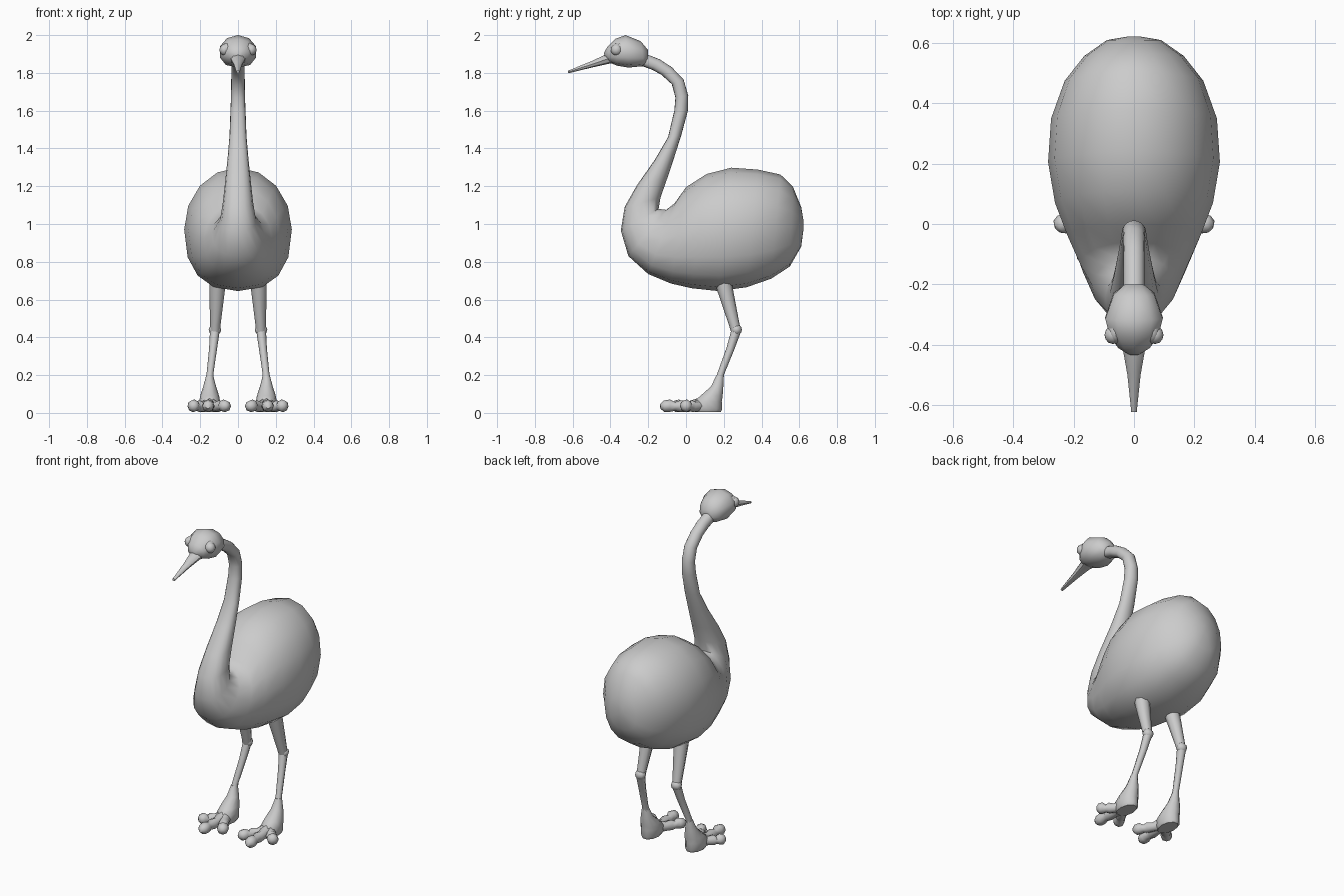
import bpy, bmesh, math
from mathutils import Vector

if "Cube" in bpy.data.objects:
    bpy.data.objects.remove(bpy.data.objects["Cube"])


def loft(name, rings, mirror=False, angle=50):
    """Skin a list of equal-length point rings and close both ends."""
    bm = bmesh.new()
    rows = [[bm.verts.new(p) for p in r] for r in rings]
    n = len(rows[0])
    for a, b in zip(rows, rows[1:]):
        for i in range(n):
            j = (i + 1) % n
            bm.faces.new((a[i], a[j], b[j], b[i]))
    bm.faces.new(rows[0])
    bm.faces.new(rows[-1])
    return finish(name, bm, mirror, angle)


def finish(name, bm, mirror=False, angle=50):
    bmesh.ops.recalc_face_normals(bm, faces=bm.faces)
    me = bpy.data.meshes.new(name)
    bm.to_mesh(me)
    bm.free()
    ob = bpy.data.objects.new(name, me)
    bpy.context.collection.objects.link(ob)
    bpy.ops.object.select_all(action='DESELECT')
    bpy.context.view_layer.objects.active = ob
    ob.select_set(True)
    bpy.ops.object.shade_smooth_by_angle(angle=math.radians(angle))
    if mirror:
        ob.modifiers.new("mirror", 'MIRROR').use_mirror_merge = False
    return ob


def section(top, bottom, w, n=16, power=2.4):
    """Cross-section between two side-profile points (y, z), half width w."""
    t, b = Vector((0, *top)), Vector((0, *bottom))
    mid, half = (t + b) / 2, (t - b) / 2
    pts = []
    for i in range(n):
        a = 2 * math.pi * i / n
        c, s = math.cos(a), math.sin(a)
        e = 2 / power if c < -0.01 else 1      # fuller underside
        pts.append(mid + half * math.copysign(abs(c) ** e, c)
                   + Vector((w * math.copysign(abs(s) ** e, s), 0, 0)))
    return pts


def tube(name, path, n=8, mirror=True):
    """Tube along (x, y, z, radius) points."""
    rings = []
    P = [Vector(p[:3]) for p in path]
    for k, p in enumerate(P):
        d = (P[min(k + 1, len(P) - 1)] - P[max(k - 1, 0)]).normalized()
        ref = Vector((0, 0, 1)) if abs(d.z) < 0.7 else Vector((0, 1, 0))
        u = d.cross(ref).normalized()
        v = u.cross(d)
        r = path[k][3]
        rings.append([p + r * (u * math.cos(2 * math.pi * i / n)
                               + v * math.sin(2 * math.pi * i / n)) for i in range(n)])
    return loft(name, rings, mirror)


def ball(name, center, scale, u, v, mirror=False):
    bm = bmesh.new()
    bmesh.ops.create_uvsphere(bm, u_segments=u, v_segments=v, radius=1)
    for q in bm.verts:
        q.co = Vector([c + s * k for c, s, k in zip(center, scale, q.co)])
    return finish(name, bm, mirror)


# body and neck: one skin from the tail, round the chest and up to the head
profile = [
    ((.622, 1.02), (.622, .97), .02), ((.61, 1.09), (.61, .88), .09),
    ((.565, 1.2), (.55, .775), .165), ((.5, 1.262), (.45, .71), .23),
    ((.38, 1.288), (.32, .665), .275), ((.24, 1.298), (.17, .645), .285),
    ((.11, 1.265), (.03, .66), .262), ((0, 1.195), (-.08, .685), .22),
    ((-.06, 1.11), (-.2, .735), .18), ((-.105, 1.075), (-.305, .83), .138),
    ((-.145, 1.08), (-.345, .965), .095), ((-.135, 1.14), (-.325, 1.09), .08),
    ((-.1, 1.24), (-.26, 1.205), .068), ((-.06, 1.36), (-.165, 1.34), .055),
    ((-.025, 1.47), (-.095, 1.46), .045), ((.01, 1.6), (-.062, 1.6), .04),
    ((.012, 1.68), (-.056, 1.67), .037), ((-.013, 1.765), (-.075, 1.74), .036),
    ((-.075, 1.83), (-.13, 1.79), .035), ((-.14, 1.872), (-.18, 1.817), .035),
    ((-.25, 1.915), (-.27, 1.85), .035)]
loft("body_and_neck", [section(*p) for p in profile])

# head
head = [((-.2, 1.92), (-.205, 1.86), .035), ((-.24, 1.968), (-.222, 1.836), .07),
        ((-.32, 2.0), (-.305, 1.828), .1), ((-.375, 1.98), (-.365, 1.838), .085),
        ((-.415, 1.94), (-.405, 1.855), .055), ((-.435, 1.905), (-.425, 1.875), .02)]
loft("head", [section(*p, n=10) for p in head])

# beak
beak = [((-.35, 1.915), (-.35, 1.855), .075), ((-.42, 1.9), (-.41, 1.848), .037),
        ((-.5, 1.862), (-.5, 1.828), .022), ((-.624, 1.812), (-.624, 1.798), .009)]
loft("beak", [section(*p, n=8) for p in beak])

# eyes and eye rims
ball("eyes", (.07, -.368, 1.922), (.028, .03, .03), 12, 8, True)
ball("eye_rims", (.06, -.358, 1.922), (.027, .04, .038), 10, 6, True)

# legs
tube("upper_legs", [(.105, .185, .76, .048), (.11, .205, .66, .042),
                    (.12, .255, .47, .028), (.122, .265, .43, .026)])
ball("knees", (.122, .267, .44), (.033, .029, .03), 8, 6, True)
tube("lower_legs", [(.122, .267, .44, .026), (.132, .235, .34, .021),
                    (.148, .185, .21, .018), (.15, .165, .13, .026)])

# feet: ankle flaring into a flat sole
ankle = [(.2, .18, .018, .02), (.14, .165, .034, .034), (.09, .135, .05, .062),
         (.06, .115, .055, .078), (.02, .115, .054, .08), (.005, .115, .045, .072)]
loft("feet", [[Vector((.15 + rx * math.cos(math.pi * i / 5),
                       y + ry * math.sin(math.pi * i / 5), z)) for i in range(10)]
              for z, y, rx, ry in ankle], True)

# toes: thin web, then knuckle and rounded tip
for label, tip in (("inner", (.068, -.05)), ("middle", (.158, -.105)), ("outer", (.24, -.005))):
    start, end = Vector((.15, .09)), Vector(tip)
    path = []
    for t, r in ((0, .04), (.4, .027), (.62, .031), (.76, .023), (.9, .033), (1.06, .03), (1.16, .012)):
        q = start.lerp(end, t)
        path.append((q.x, q.y, max(r + .005, .034), r))
    tube(label + "_toes", path)
